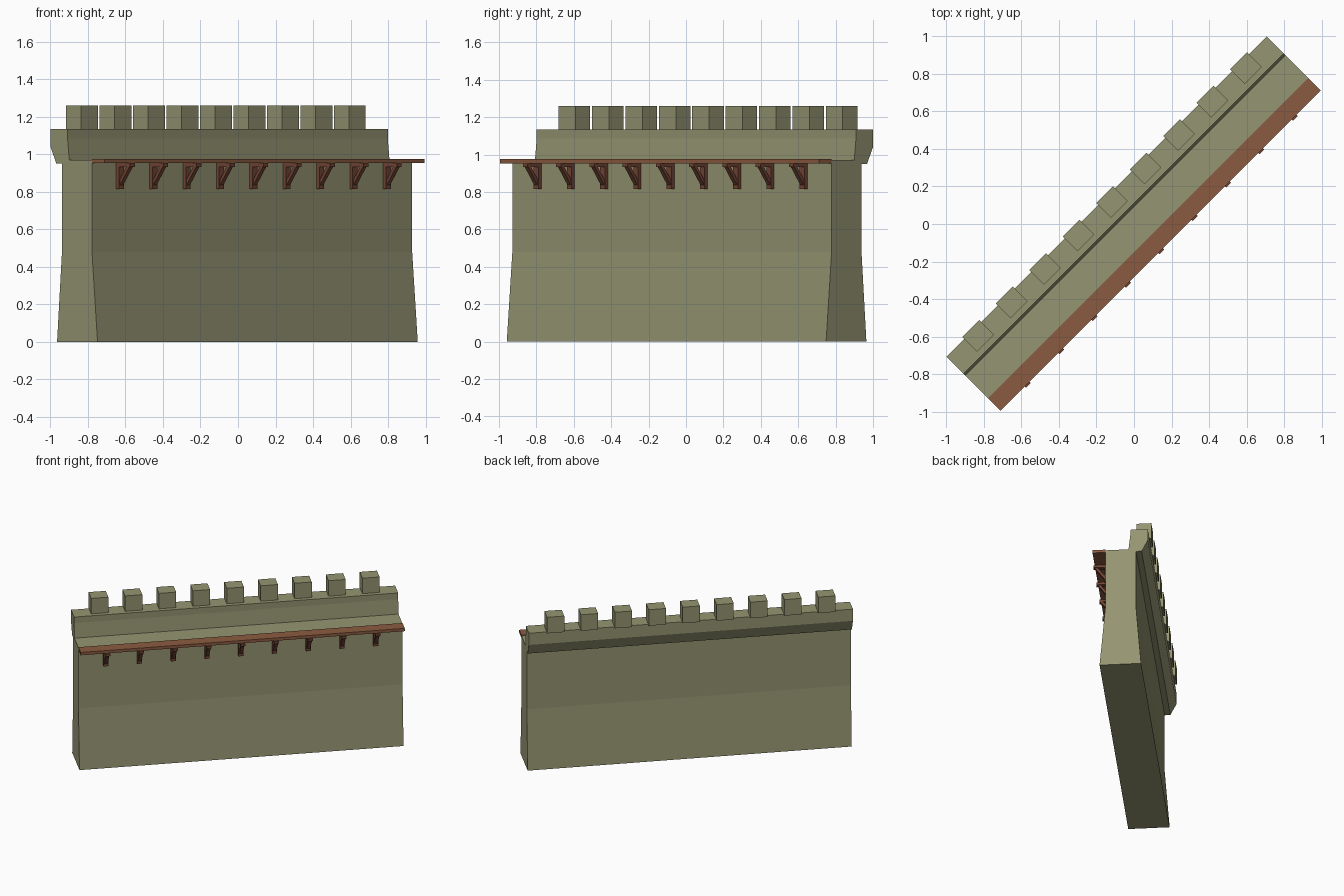
import bpy, bmesh, math
from mathutils import Matrix

if "Cube" in bpy.data.objects:
    bpy.data.objects.remove(bpy.data.objects["Cube"])

L = 1.207                                      # half length of the wall
ROT = Matrix.Rotation(math.radians(45), 4, 'Z')  # wall runs diagonally


def material(name, rgb):
    m = bpy.data.materials.new(name)
    m.diffuse_color = (*rgb, 1)
    m.use_nodes = True
    m.node_tree.nodes["Principled BSDF"].inputs["Base Color"].default_value = m.diffuse_color
    return m


STONE = material("olive stone", (0.30, 0.30, 0.17))
PLANK = material("brown plank", (0.26, 0.105, 0.052))
TIMBER = material("dark timber", (0.17, 0.06, 0.036))


def extrude(name, profiles, spans, mat):
    """Extrude each (across, height) profile over each (start, end) span."""
    bm = bmesh.new()
    for u0, u1 in spans:
        for pts in profiles:
            a = [bm.verts.new((u0, v, z)) for v, z in pts]
            b = [bm.verts.new((u1, v, z)) for v, z in pts]
            bm.faces.new(a)
            bm.faces.new(b[::-1])
            n = len(pts)
            for i in range(n):
                j = (i + 1) % n
                bm.faces.new((a[i], b[i], b[j], a[j]))
    bmesh.ops.recalc_face_normals(bm, faces=bm.faces)
    bm.transform(ROT)
    me = bpy.data.meshes.new(name)
    bm.to_mesh(me)
    bm.free()
    me.materials.append(mat)
    ob = bpy.data.objects.new(name, me)
    bpy.context.collection.objects.link(ob)
    return ob


def rect(v0, v1, z0, z1):
    return [(v0, z0), (v1, z0), (v1, z1), (v0, z1)]


def row(reach, half, count=9):
    step = 2 * reach / (count - 1)
    return [(-reach + i * step - half, -reach + i * step + half) for i in range(count)]


whole = [(-L, L)]

# wall with battered base and walkway on top
extrude("wall", [[(-0.148, 0), (0.157, 0), (0.12, 0.48), (0.12, 0.95), (0.065, 0.95),
                  (0.065, 0.97), (-0.106, 0.97), (-0.106, 0.48)]], whole, STONE)

# overhanging parapet
extrude("parapet", [[(0.065, 0.95), (0.162, 0.95), (0.207, 1.04), (0.207, 1.135),
                     (0.078, 1.135), (0.078, 1.085), (0.065, 0.97)]], whole, STONE)

# square merlons
extrude("merlons", [rect(0.111, 0.222, 1.13, 1.26)], row(1.01, 0.064), STONE)

# timber walkway extension
extrude("walkway_plank", [rect(-0.2, -0.106, 0.953, 0.976)], whole, PLANK)

# brackets: wall post, top beam and diagonal brace
extrude("bracket_posts_and_beams", [rect(-0.128, -0.106, 0.815, 0.935),
                                    rect(-0.21, -0.106, 0.933, 0.953)],
        row(1.006, 0.018), TIMBER)
extrude("bracket_braces", [[(-0.12, 0.825), (-0.12, 0.855), (-0.18, 0.937), (-0.203, 0.937)]],
        row(1.006, 0.013), TIMBER)
